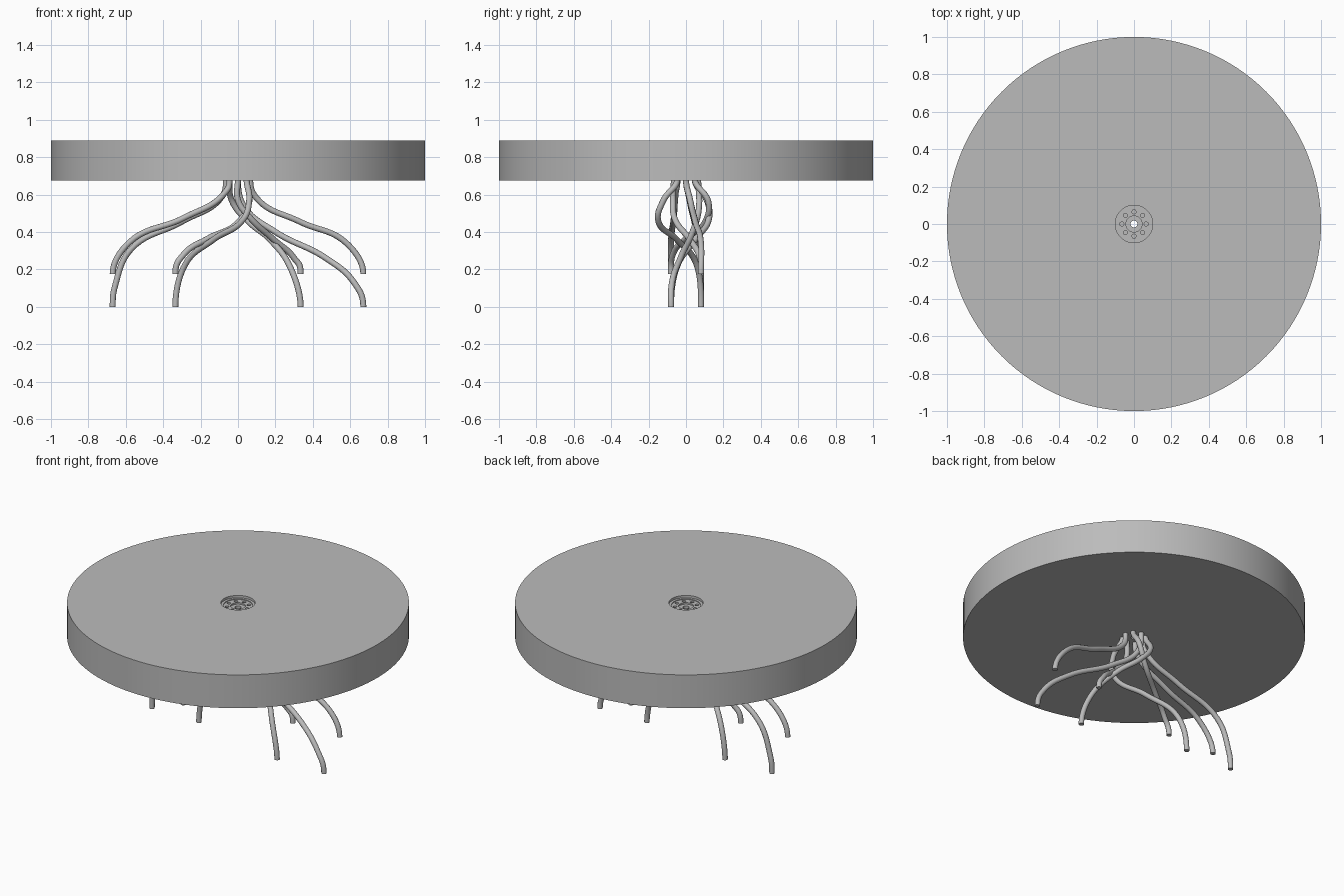
import bpy, bmesh, math
from mathutils import Vector

if "Cube" in bpy.data.objects:
    bpy.data.objects.remove(bpy.data.objects["Cube"])

grey = bpy.data.materials.new("plain grey")
grey.use_nodes = True
color = (0.5, 0.5, 0.5, 1)
grey.diffuse_color = color
grey.node_tree.nodes["Principled BSDF"].inputs["Base Color"].default_value = color

BOTTOM, TOP = 0.675, 0.89
RING = 0.065
TUBE = 0.016


def add_object(name, data):
    obj = bpy.data.objects.new(name, data)
    bpy.context.collection.objects.link(obj)
    data.materials.append(grey)
    return obj


def lathe(name, profile, segments=128):
    """Spin a closed profile of (radius, z) points about the z axis."""
    bm = bmesh.new()
    verts = [bm.verts.new((r, 0, z)) for r, z in profile]
    edges = [bm.edges.new((verts[i - 1], verts[i])) for i in range(len(verts))]
    bmesh.ops.spin(bm, geom=verts + edges, axis=(0, 0, 1), cent=(0, 0, 0),
                   angle=math.tau, steps=segments, use_duplicate=False)
    bmesh.ops.remove_doubles(bm, verts=bm.verts, dist=0.0001)
    bmesh.ops.recalc_face_normals(bm, faces=bm.faces)
    mesh = bpy.data.meshes.new(name)
    bm.to_mesh(mesh)
    bm.free()
    return add_object(name, mesh)


def tube(name, points):
    """Round tube through the points, vertical at both ends."""
    curve = bpy.data.curves.new(name, "CURVE")
    curve.dimensions = "3D"
    curve.bevel_depth = TUBE
    curve.bevel_resolution = 4
    curve.resolution_u = 10
    curve.use_fill_caps = True
    spline = curve.splines.new("BEZIER")
    spline.bezier_points.add(len(points) - 1)
    for bp, p in zip(spline.bezier_points, points):
        bp.co = p
        bp.handle_left_type = bp.handle_right_type = "AUTO"
    for bp in (spline.bezier_points[0], spline.bezier_points[-1]):
        bp.handle_left_type = bp.handle_right_type = "FREE"
        bp.handle_left = bp.co + Vector((0, 0, 0.05))
        bp.handle_right = bp.co - Vector((0, 0, 0.05))
    spline.bezier_points[-1].handle_left.z += 0.01
    return add_object(name, curve)


# Thick round top with a stepped hub recess and a centre bore
disc = lathe("round_top", [
    (0.018, BOTTOM), (1, BOTTOM), (1, TOP), (0.1, TOP), (0.1, TOP - 0.015),
    (0.085, TOP - 0.015), (0.085, TOP - 0.02), (0.043, TOP - 0.02),
    (0.043, TOP - 0.03), (0.018, TOP - 0.03)])

# Ring of eight sockets cut into the hub
bm = bmesh.new()
angles = [i * math.tau / 8 for i in range(8)]
for a in angles:
    ret = bmesh.ops.create_cone(bm, cap_ends=True, segments=24, radius1=0.011,
                                radius2=0.011, depth=0.12)
    bmesh.ops.translate(bm, verts=ret["verts"],
                        vec=(RING * math.cos(a), RING * math.sin(a), TOP))
cutter_mesh = bpy.data.meshes.new("socket_cutter")
bm.to_mesh(cutter_mesh)
bm.free()
cutter = add_object("socket_cutter", cutter_mesh)
cutter.hide_render = True
cutter.hide_set(True)
cut = disc.modifiers.new("sockets", "BOOLEAN")
cut.operation = "DIFFERENCE"
cut.solver = "EXACT"
cut.object = cutter
bpy.context.view_layer.objects.active = disc
disc.select_set(True)
bpy.ops.object.modifier_apply(modifier="sockets")
bpy.data.objects.remove(cutter)
bpy.ops.object.shade_smooth_by_angle(angle=math.radians(30))

# Bent tubes, one per socket going round from +x; each path ends at its foot
paths = {
    "left_outer_back_tube": [(.10, .02, .58), (.33, .05, .455), (.58, .08, .34), (.67, .08, .175)],
    "right_inner_front_tube": [(.06, .12, .56), (0, .1, .45), (-.16, 0, .365),
                               (-.29, -.07, .28), (-.335, -.08, .175)],
    "left_outer_front_tube": [(.03, .07, .54), (.2, .035, .4), (.47, -.03, .26),
                              (.62, -.075, .13), (.67, -.08, 0)],
    "left_inner_front_tube": [(-.03, .115, .56), (.05, .12, .46), (.17, .05, .36),
                              (.28, -.05, .21), (.335, -.08, 0)],
    "right_outer_back_tube": [(-.085, .015, .59), (-.3, .045, .455), (-.57, .075, .31),
                              (-.655, .08, .12), (-.67, .08, 0)],
    "right_outer_front_tube": [(-.07, -.055, .61), (-.29, -.065, .475),
                               (-.58, -.08, .345), (-.67, -.08, .175)],
    "left_inner_back_tube": [(0, -.07, .57), (.07, -.06, .47), (.19, .02, .36),
                             (.3, .075, .26), (.335, .08, .175)],
    "right_inner_back_tube": [(.06, -.12, .57), (.03, -.15, .47), (-.13, -.05, .36),
                              (-.28, .055, .23), (-.335, .08, 0)],
}
for a, (name, path) in zip(angles, paths.items()):
    start = (RING * math.cos(a), RING * math.sin(a), BOTTOM + 0.01)
    tube(name, [start] + path)
